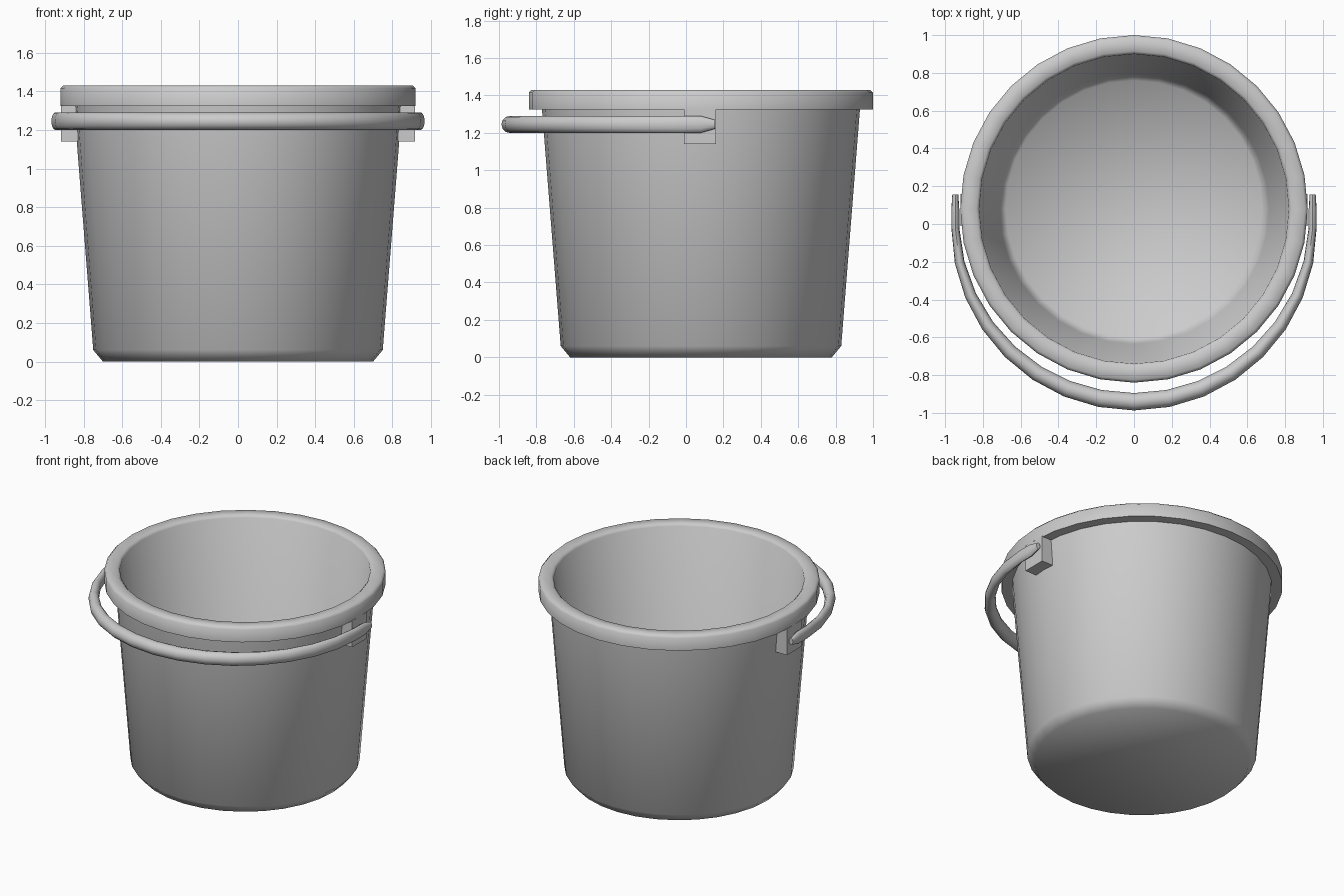
import bpy, bmesh
from math import sin, cos, pi, radians

cube = bpy.data.objects.get("Cube")
if cube:
    bpy.data.objects.remove(cube, do_unlink=True)

grey = bpy.data.materials.new("light grey plastic")
grey.use_nodes = True
colour = (0.6, 0.6, 0.6, 1)
grey.diffuse_color = colour
grey.node_tree.nodes["Principled BSDF"].inputs["Base Color"].default_value = colour

CENTRE_Y = 0.08   # axis of the bucket
SIDES = 32


def finish(name, bm, smooth_angle=None):
    """Turn a bmesh into a named object with the grey material."""
    bmesh.ops.recalc_face_normals(bm, faces=bm.faces)
    mesh = bpy.data.meshes.new(name)
    bm.to_mesh(mesh)
    bm.free()
    mesh.materials.append(grey)
    obj = bpy.data.objects.new(name, mesh)
    bpy.context.collection.objects.link(obj)
    if smooth_angle:
        bpy.ops.object.select_all(action='DESELECT')
        obj.select_set(True)
        bpy.context.view_layer.objects.active = obj
        bpy.ops.object.shade_smooth_by_angle(angle=radians(smooth_angle))
    return obj


def skin(bm, rings):
    """Join a list of point rings with quads and cap both ends."""
    loops = [[bm.verts.new(p) for p in ring] for ring in rings]
    for a, b in zip(loops, loops[1:]):
        n = len(a)
        for i in range(n):
            j = (i + 1) % n
            bm.faces.new((a[i], a[j], b[j], b[i]))
    bm.faces.new(loops[0])
    bm.faces.new(loops[-1])


# Bucket shell: outside floor, wall, rim, inside wall, inside floor
profile = [(0.70, 0), (0.75, 0.06), (0.85, 1.325), (0.92, 1.325),
           (0.92, 1.415), (0.905, 1.43), (0.835, 1.43), (0.82, 1.415),
           (0.715, 0.10), (0.68, 0.05)]
bm = bmesh.new()
skin(bm, [[(r * cos(2 * pi * i / SIDES), CENTRE_Y + r * sin(2 * pi * i / SIDES), z)
           for i in range(SIDES)] for r, z in profile])
finish("bucket_shell", bm, 62)

# Lugs under the rim that hold the handle
for side, name in ((1, "left_lug"), (-1, "right_lug")):
    bm = bmesh.new()
    bmesh.ops.create_cube(bm, size=1)
    bmesh.ops.scale(bm, vec=(0.09, 0.17, 0.19), verts=bm.verts)
    bmesh.ops.translate(bm, vec=(side * 0.873, 0.075, 1.235), verts=bm.verts)
    finish(name, bm)

# Handle: half ring lying forward, thicker at the front, tapered at its ends
OUTER, HANDLE_Y, HANDLE_Z = 0.967, -0.02, 1.245
STEPS, SECTION = 16, 12


def handle_ring(x, y, nx, ny, half_width, half_height):
    return [(x + nx * half_width * cos(t), y + ny * half_width * cos(t),
             HANDLE_Z + half_height * sin(t))
            for t in (2 * pi * k / SECTION for k in range(SECTION))]


rings = []
for i in range(STEPS + 1):
    a = pi * i / STEPS
    nx, ny = cos(a), -sin(a)
    half = 0.021 + 0.025 * sin(a)
    r = OUTER - half
    rings.append(handle_ring(r * nx, HANDLE_Y + r * ny, nx, ny, half, 0.046))
tip_x = OUTER - 0.021
for first, x in ((True, tip_x), (False, -tip_x)):
    nx = 1 if first else -1
    shoulder = handle_ring(x, 0.08, nx, 0, 0.021, 0.045)
    tip = handle_ring(x, 0.155, nx, 0, 0.016, 0.024)
    rings = [tip, shoulder] + rings if first else rings + [shoulder, tip]
bm = bmesh.new()
skin(bm, rings)
finish("handle", bm, 50)
